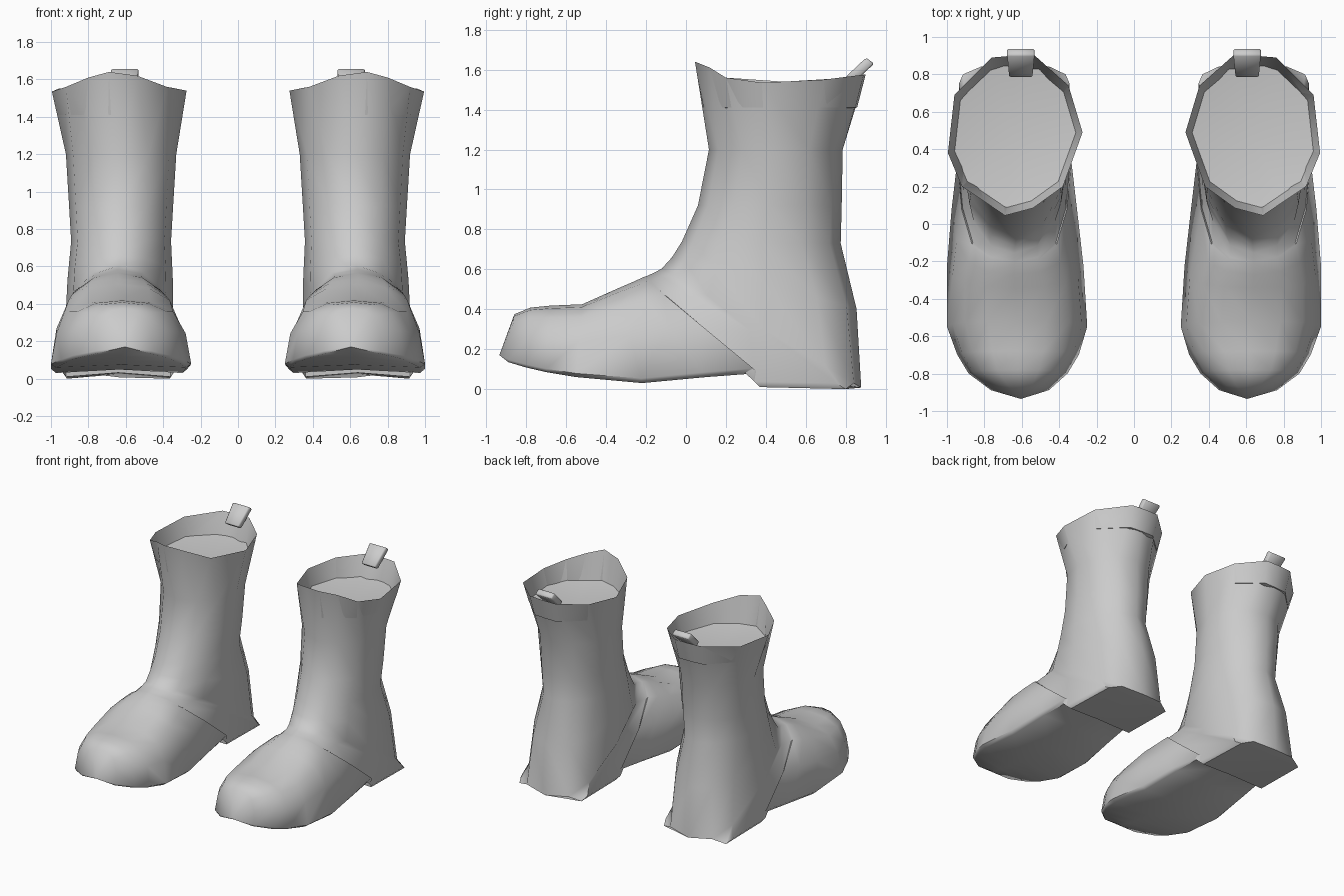
import bpy, bmesh, math
from mathutils import Vector

cube = bpy.data.objects.get("Cube")
if cube:
    bpy.data.objects.remove(cube, do_unlink=True)

grey = bpy.data.materials.new("light grey")
grey.use_nodes = True
grey.diffuse_color = (0.6, 0.6, 0.6, 1)
grey.node_tree.nodes["Principled BSDF"].inputs["Base Color"].default_value = (0.6, 0.6, 0.6, 1)

# Half cross-sections as (distance along ring, width): round leg and foot with a hollowed sole
LEG = [(0, 0), (.07, .5), (.25, .87), (.5, 1), (.75, .87), (.93, .5), (1, 0)]
FOOT = [(0, 0), (.04, .42), (.18, .74), (.5, .92), (.95, 1), (1, .93), (.96, 0)]

# Rim of the opening, starting at the front peak
RIM = [(.69, .045, 1.64), (.80, .12, 1.61), (.92, .2, 1.56), (.995, .38, 1.535),
       (.96, .69, 1.55), (.76, .89, 1.575), (.645, .9, 1.575), (.53, .9, 1.575),
       (.35, .74, 1.555), (.275, .49, 1.54), (.38, .2, 1.56), (.54, .085, 1.62)]

# Rings fanning from the leg round the ankle to the toe:
# front/top (y, z), back/bottom (y, z), centre x, half width, foot blend
RINGS = [
    ((.115, 1.2), (.785, 1.2), .625, .295, 0),
    ((.06, .92), (.78, .92), .625, .278, 0),
    ((-.02, .74), (.775, .73), .625, .267, 0),
    ((-.07, .66), (.86, .4), .63, .285, .15),
    ((-.12, .605), (.89, 0), .635, .295, .3),
    ((-.155, .585), (.80, 0), .64, .295, 1),
    ((-.2, .565), (.37, .01), .64, .30, 1),
    ((-.215, .56), (.365, .08), .64, .305, 1),
    ((-.27, .535), (.10, .06), .64, .335, 1),
    ((-.34, .505), (-.22, .03), .635, .365, 1),
    ((-.52, .425), (-.55, .06), .625, .375, 1),
    ((-.68, .418), (-.70, .085), .62, .325, 1),
    ((-.78, .408), (-.80, .108), .62, .265, 1),
    ((-.86, .375), (-.89, .135), .61, .155, 1),
]


def ring_points(top, bottom, cx, hw, k):
    """Twelve points of one closed ring."""
    a, b = Vector((cx, *top)), Vector((cx, *bottom))
    half = [(s0 + (s1 - s0) * k, w0 + (w1 - w0) * k)
            for (s0, w0), (s1, w1) in zip(LEG, FOOT)]
    full = half + [(s, -w) for s, w in half[-2:0:-1]]
    return [a.lerp(b, s) + Vector((w * hw, 0, 0)) for s, w in full]


def finish(bm, name, side, angle):
    for v in bm.verts:
        v.co.x *= side
    bmesh.ops.recalc_face_normals(bm, faces=bm.faces)
    mesh = bpy.data.meshes.new(name)
    bm.to_mesh(mesh)
    bm.free()
    mesh.materials.append(grey)
    ob = bpy.data.objects.new(name, mesh)
    bpy.context.collection.objects.link(ob)
    bpy.ops.object.select_all(action='DESELECT')
    ob.select_set(True)
    bpy.context.view_layer.objects.active = ob
    bpy.ops.object.shade_smooth_by_angle(angle=math.radians(angle))


def boot(name, side):
    bm = bmesh.new()
    # Steep inner wall down to a shallow floor inside the rim
    middle = Vector((.635, .47, 1.36))
    inner = []
    for p in RIM:
        q = middle.lerp(Vector(p), .9)
        q.z = 1.41
        inner.append(q)
    loops = [inner, RIM] + [ring_points(*r) for r in RINGS]
    loops = [[bm.verts.new(p) for p in pts] for pts in loops]
    for a, b in zip(loops, loops[1:]):
        for i in range(12):
            j = (i + 1) % 12
            bm.faces.new((a[i], a[j], b[j], b[i]))
    # Close the opening floor and the toe tip
    for loop, tip in ((loops[0], middle), (loops[-1], Vector((.605, -.935, .17)))):
        c = bm.verts.new(tip)
        for i in range(12):
            bm.faces.new((loop[i], loop[(i + 1) % 12], c))
    finish(bm, name, side, 55)


def pull_tab(name, side):
    # Slanted slab, narrower at its lower end
    bm = bmesh.new()
    low, high = Vector((.605, .80, 1.53)), Vector((.605, .922, 1.645))
    across = Vector((0, .02, -.015))
    ends = []
    for c, hw in ((low, .062), (high, .074)):
        ends.append([bm.verts.new(c + across * t + Vector((hw * u, 0, 0)))
                     for u, t in ((-1, -1), (1, -1), (1, 1), (-1, 1))])
    a, b = ends
    for i in range(4):
        j = (i + 1) % 4
        bm.faces.new((a[i], a[j], b[j], b[i]))
    bm.faces.new(a)
    bm.faces.new(b)
    bmesh.ops.bevel(bm, geom=bm.edges[:], offset=.008, segments=1, affect='EDGES')
    finish(bm, name, side, 50)


for label, side in (("left", 1), ("right", -1)):
    boot(label + "_boot", side)
    pull_tab(label + "_pull_tab", side)
